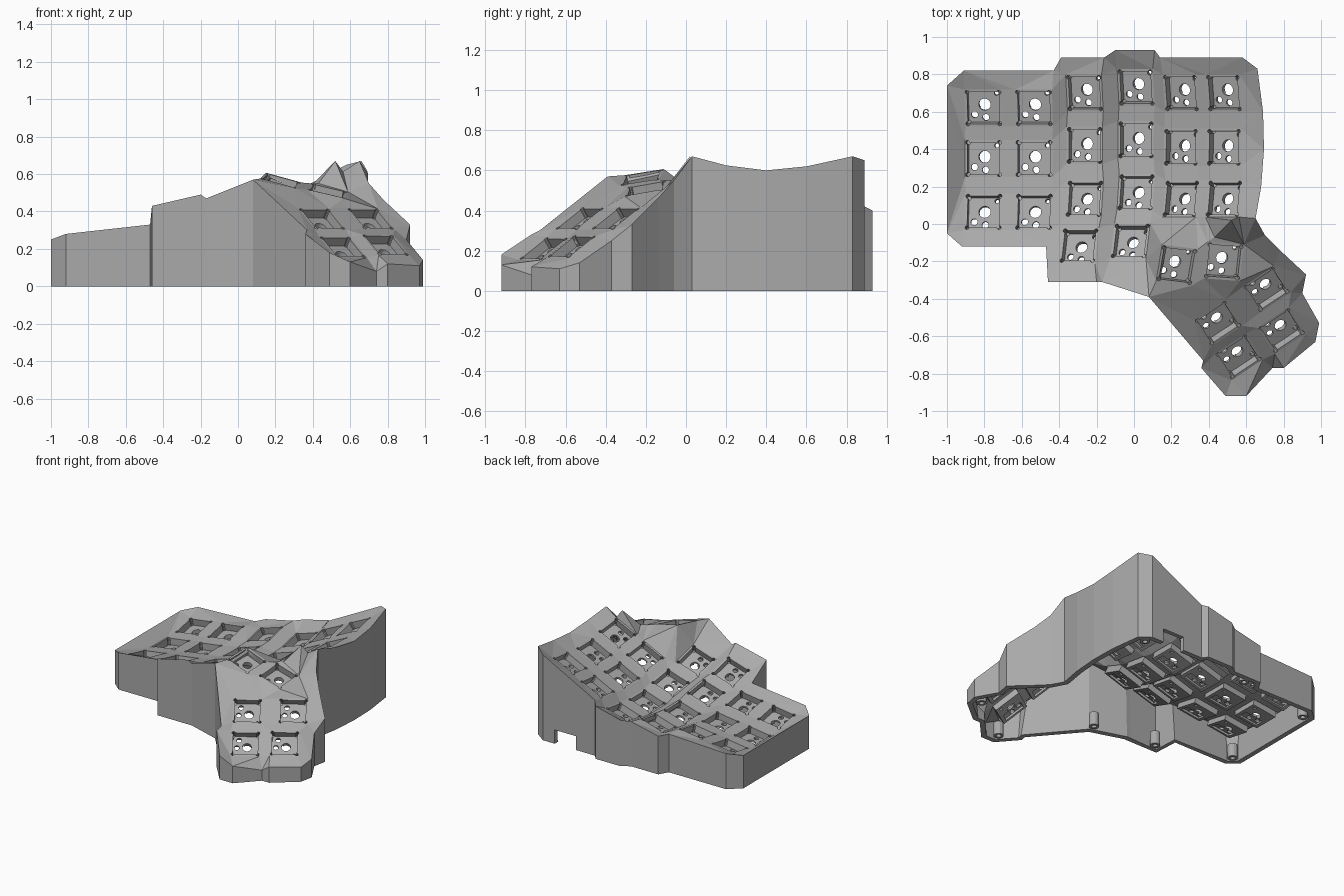
import bpy, bmesh, math
from mathutils import Matrix, Vector
from mathutils.geometry import delaunay_2d_cdt

if "Cube" in bpy.data.objects:
    bpy.data.objects.remove(bpy.data.objects["Cube"])

grey = bpy.data.materials.new("plain grey")
grey.use_nodes = True
grey.diffuse_color = (0.4, 0.4, 0.4, 1)
grey.node_tree.nodes["Principled BSDF"].inputs["Base Color"].default_value = grey.diffuse_color

HALF = 0.1        # half width of a key socket
WALL = 0.04       # case wall thickness


def add_object(name, mesh):
    obj = bpy.data.objects.new(name, mesh)
    bpy.context.scene.collection.objects.link(obj)
    if not mesh.materials:
        mesh.materials.append(grey)
    return obj


def from_bmesh(name, bm):
    mesh = bpy.data.meshes.new(name)
    bm.to_mesh(mesh)
    bm.free()
    return add_object(name, mesh)


def box(name, centre, size):
    bm = bmesh.new()
    bmesh.ops.create_cube(bm, size=1, matrix=Matrix.Translation(centre) @ Matrix.Diagonal((*size, 1)))
    return from_bmesh(name, bm)


def rod(name, x, y, radius, low, high, sides=16):
    bm = bmesh.new()
    bmesh.ops.create_cone(bm, cap_ends=True, segments=sides, radius1=radius, radius2=radius,
                          depth=high - low, matrix=Matrix.Translation((x, y, (low + high) / 2)))
    return from_bmesh(name, bm)


def bake(obj):
    """Apply all modifiers of an object."""
    graph = bpy.context.evaluated_depsgraph_get()
    mesh = bpy.data.meshes.new_from_object(obj.evaluated_get(graph))
    obj.modifiers.clear()
    obj.data = mesh


def carve(obj, cutters):
    for cutter in cutters:
        cutter.hide_render = True
        mod = obj.modifiers.new("cut", "BOOLEAN")
        mod.operation, mod.solver, mod.object = "DIFFERENCE", "EXACT", cutter
    bake(obj)
    for cutter in cutters:
        bpy.data.objects.remove(cutter)


def pose(x, y, z, gx, gy, yaw=0):
    """Place a socket on a plane with the given slopes, turned by yaw degrees."""
    normal = Vector((-gx, -gy, 1)).normalized()
    c, s = math.cos(math.radians(yaw)), math.sin(math.radians(yaw))
    side = Vector((c, s, gx * c + gy * s)).normalized()
    turn = Matrix((side, normal.cross(side), normal)).transposed().to_4x4()
    return Matrix.Translation((x, y, z)) @ turn


# Finger columns: x, bowl centre, height, sideways slope, row positions
columns = [
    (-0.805, 0.36, 0.20, 0.14, (0.62, 0.35, 0.065)),
    (-0.535, 0.36, 0.235, 0.14, (0.62, 0.35, 0.065)),
    (-0.265, 0.45, 0.26, 0.30, (0.70, 0.42, 0.135, -0.115)),
    (0.010, 0.48, 0.28, 0.32, (0.73, 0.45, 0.17, -0.09)),
    (0.25, 0.45, 0.40, 0.48, (0.70, 0.41, 0.135)),
    (0.48, 0.45, 0.515, 0.48, (0.70, 0.41, 0.135)),
]
poses = []
for x, yc, height, slope, rows in columns:
    for y in rows:
        shift = -0.03 if y < 0 else 0
        poses.append(pose(x + shift, y, height + shift * slope + 0.37 * (y - yc) ** 2,
                          slope, 0.74 * (y - yc)))

# Thumb cluster: two upper sockets, then four on a steep slope
poses += [pose(0.23, -0.22, 0.565, -0.25, 0.2, -7), pose(0.48, -0.20, 0.51, -0.22, 0.2, -4)]
for x, y, z in ((0.71, -0.35, 0.36), (0.79, -0.57, 0.22), (0.45, -0.53, 0.36), (0.56, -0.71, 0.21)):
    poses.append(pose(x, y, z, -0.38, 0.55, -57))

# One socket: square well, switch holes, corner reliefs and an underside pocket
socket = box("key_socket", (0, 0, -0.04), (2 * HALF, 2 * HALF, 0.08))
cutters = [box("well", (0, 0, 0), (0.172, 0.172, 0.1)),
           box("pocket", (0, -0.045, -0.08), (0.15, 0.07, 0.03)),
           rod("stem_hole", 0, 0.01, 0.032, -0.1, 0.01),
           rod("pin_hole", -0.055, -0.045, 0.018, -0.1, 0.01, 12),
           rod("pin_hole", 0.005, -0.06, 0.018, -0.1, 0.01, 12),
           rod("light_hole", 0.065, 0.07, 0.012, -0.1, 0.01, 10)]
cutters += [rod("relief", 0.086 * i, 0.086 * j, 0.011, -0.06, 0.01, 10)
            for i in (-1, 1) for j in (-1, 1)]
carve(socket, cutters)
socket.matrix_world = poses[0]
for number, matrix in enumerate(poses[1:], 2):
    add_object("key_socket_%d" % number, socket.data).matrix_world = matrix

# Case rim, clockwise from above
rim = [
    (-1, .74, .25), (-.91, .82, .27), (-.43, .82, .29), (-.39, .89, .29), (-.16, .89, .34),
    (-.1, .93, .35), (.11, .93, .40), (.14, .89, .42), (.58, .89, .65), (.66, .83, .67),
    (.69, .6, .62), (.695, .4, .60), (.68, .2, .625), (.65, .03, .67), (.7, -.06, .55),
    (.78, -.14, .46), (.92, -.27, .33), (.9, -.37, .25), (.99, -.53, .14), (.97, -.63, .11),
    (.8, -.77, .12), (.74, -.77, .08), (.6, -.92, .13), (.49, -.92, .18), (.36, -.77, .28),
    (.37, -.73, .30), (.08, -.39, .57), (-.17, -.31, .47), (-.2, -.31, .49), (-.46, -.31, .43),
    (-.47, -.12, .33), (-.92, -.12, .28), (-1, -.05, .25),
]
count = len(rim)
points = [Vector(p) for p in rim]
points += [Vector((.52, .02, .67)), Vector((.43, -.07, .55))]
edges, tiles = [], []
for matrix in poses:
    start = len(points)
    corners = [matrix @ Vector((i * HALF, j * HALF, 0)) for i, j in ((-1, -1), (1, -1), (1, 1), (-1, 1))]
    points += corners
    edges += [(start + k, start + (k + 1) % 4) for k in range(4)]
    tiles.append(matrix.inverted())

# Top skin: web triangles between sockets and rim
flat, _, faces, origin, _, _ = delaunay_2d_cdt(
    [p.xy for p in points], edges, [list(range(count))[::-1]], 1, 1e-5)
bm = bmesh.new()
lookup = {}
for index, v in enumerate(flat):
    near = origin[index][0] if origin[index] else min(
        range(len(points)), key=lambda k: (points[k].xy - v).length)
    vert = bm.verts.new((v.x, v.y, points[near].z))
    for k in origin[index]:
        lookup[k] = vert
verts = list(bm.verts)
for face in faces:
    corner = [verts[k] for k in face]
    middle = sum((v.co for v in corner), Vector()) / len(corner)
    local = [inv @ middle for inv in tiles]
    if not any(max(abs(p.x), abs(p.y)) < HALF * 0.99 and abs(p.z) < 0.02 for p in local):
        bm.faces.new(corner)

# Vertical side walls down to the table
feet = [bm.verts.new((p[0], p[1], 0)) for p in rim]
for k in range(count):
    n = (k + 1) % count
    bm.faces.new((lookup[k], lookup[n], feet[n], feet[k]))
bmesh.ops.delete(bm, geom=[v for v in bm.verts if not v.link_faces], context="VERTS")
case = from_bmesh("case_shell", bm)
shell = case.modifiers.new("thickness", "SOLIDIFY")
shell.thickness, shell.offset = WALL, -1
bake(case)

# Cable opening in the back wall
carve(case, [box("cable_cut", (0.39, 0.88, 0.04), (0.18, 0.2, 0.13))])

# Screw posts inside the base
for x, y in ((-.92, .71), (-.91, -.03), (-.39, -.24), (.1, -.31), (.58, .81), (.52, -.83), (.9, -.56), (-.3, .82)):
    post = rod("screw_post", x, y, 0.035, 0, 0.1)
    carve(post, [rod("screw_hole", x, y, 0.018, -0.01, 0.07, 12)])
